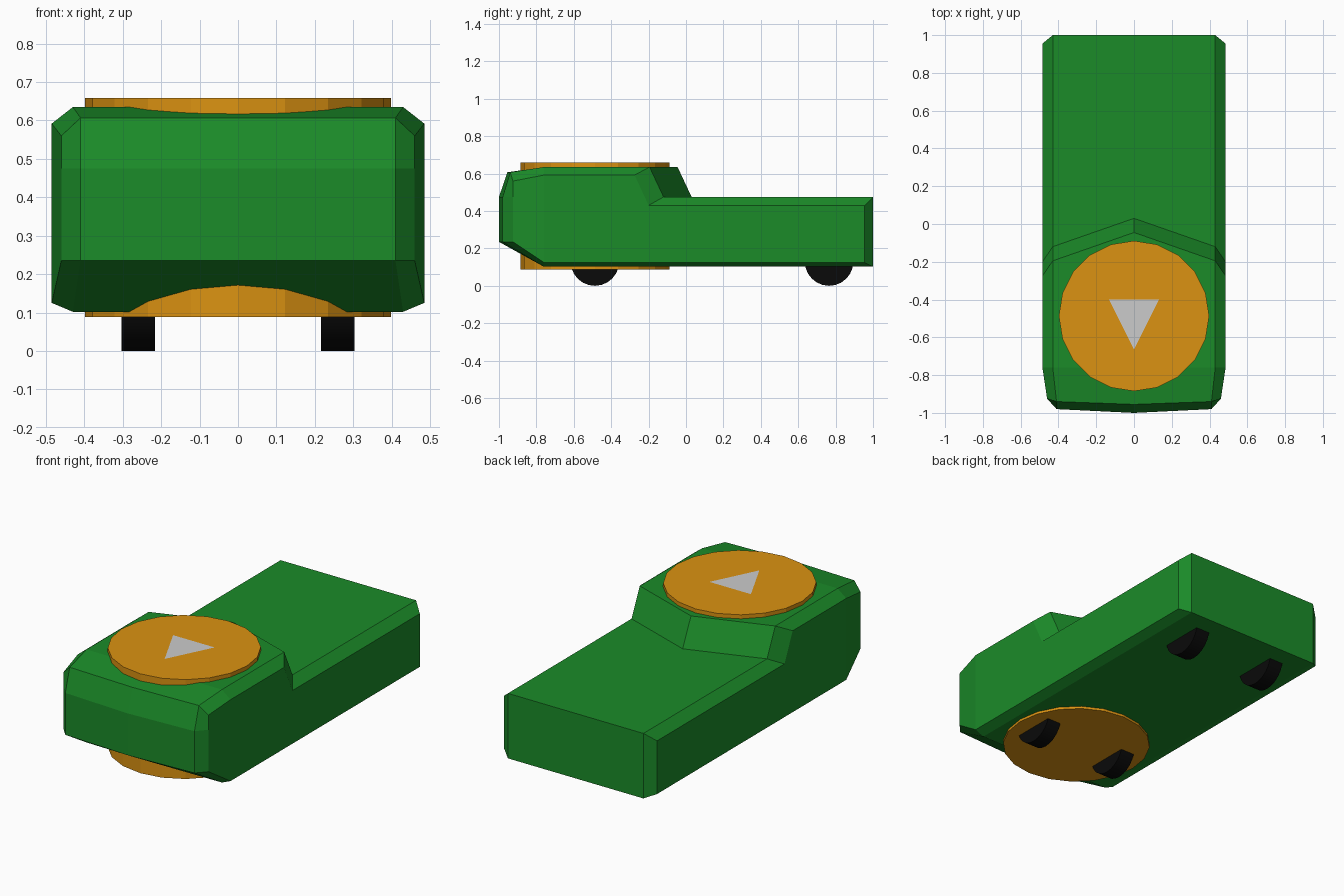
import bpy, bmesh, math

if "Cube" in bpy.data.objects:
    bpy.data.objects.remove(bpy.data.objects["Cube"])


def material(name, rgb):
    m = bpy.data.materials.new(name)
    m.diffuse_color = (*rgb, 1)
    m.use_nodes = True
    m.node_tree.nodes["Principled BSDF"].inputs["Base Color"].default_value = m.diffuse_color
    return m


green = material("green", (0.011, 0.26, 0.022))
orange = material("orange", (0.71, 0.29, 0.006))
black = material("black", (0.003, 0.003, 0.003))


def mesh_object(name, bm, mat=None):
    bmesh.ops.recalc_face_normals(bm, faces=bm.faces)
    me = bpy.data.meshes.new(name)
    bm.to_mesh(me)
    bm.free()
    ob = bpy.data.objects.new(name, me)
    bpy.context.collection.objects.link(ob)
    if mat:
        me.materials.append(mat)
    return ob


# Body: side profiles (y, z) at centre, shoulder and flank, lofted sideways.
# Order: roof rear, roof front, brow, nose top, nose bottom,
# belly front, belly rear, bed rear, windshield base
centre = [(-.045, .635), (-.76, .635), (-.955, .607), (-1, .475), (-1, .235),
          (-.76, .102), (1, .102), (1, .475), (.03, .475)]
shoulder = [(-.195, .635), (-.76, .635), (-.94, .607), (-.98, .475), (-.98, .235),
            (-.76, .102), (1, .102), (1, .475), (-.12, .475)]
flank = [(-.275, .592), (-.76, .592), (-.925, .56), (-.925, .475), (-.925, .235),
         (-.76, .125), (.955, .125), (.955, .43), (-.2, .43)]

bm = bmesh.new()


def column(profile, x, nose_x):
    return [bm.verts.new((nose_x if i in (2, 3, 4) else x, y, z))
            for i, (y, z) in enumerate(profile)]


mid = column(centre, 0, 0)
for s in (-1, 1):
    cols = [mid, column(shoulder, .43 * s, .41 * s), column(flank, .485 * s, .46 * s)]
    for a, b in zip(cols, cols[1:]):
        for i in range(9):
            j = (i + 1) % 9
            bm.faces.new((a[i], a[j], b[j], b[i]))
    side = cols[2]
    bm.faces.new([side[i] for i in (1, 2, 3, 4, 5)])
    bm.faces.new([side[i] for i in (0, 1, 5, 6, 7, 8)])
mesh_object("body", bm, green)


def cylinder(name, r, depth, sides, loc, rot=(0, 0, 0), mat=None):
    bpy.ops.mesh.primitive_cylinder_add(vertices=sides, radius=r, depth=depth,
                                        location=loc, rotation=rot)
    ob = bpy.context.object
    ob.name = name
    if mat:
        ob.data.materials.append(mat)
    return ob


# Round drum passing vertically through the cab
cylinder("cab_drum", .398, .57, 20, (0, -.487, .373), mat=orange)

# Flat grey direction arrow, inlaid just above the drum top
bm = bmesh.new()
bm.faces.new([bm.verts.new((x, y, .6595))
              for x, y in ((-.132, -.4), (0, -.665), (.132, -.4))])
mesh_object("arrow", bm).data.polygons[0].use_smooth = False

# Four wheels
for end, y in (("front", -.487), ("rear", .765)):
    for side, x in (("left", -.26), ("right", .26)):
        cylinder(f"{end}_{side}_wheel", .13, .087, 24, (x, y, .13),
                 (0, math.pi / 2, 0), black)
        bpy.ops.object.shade_smooth_by_angle()
